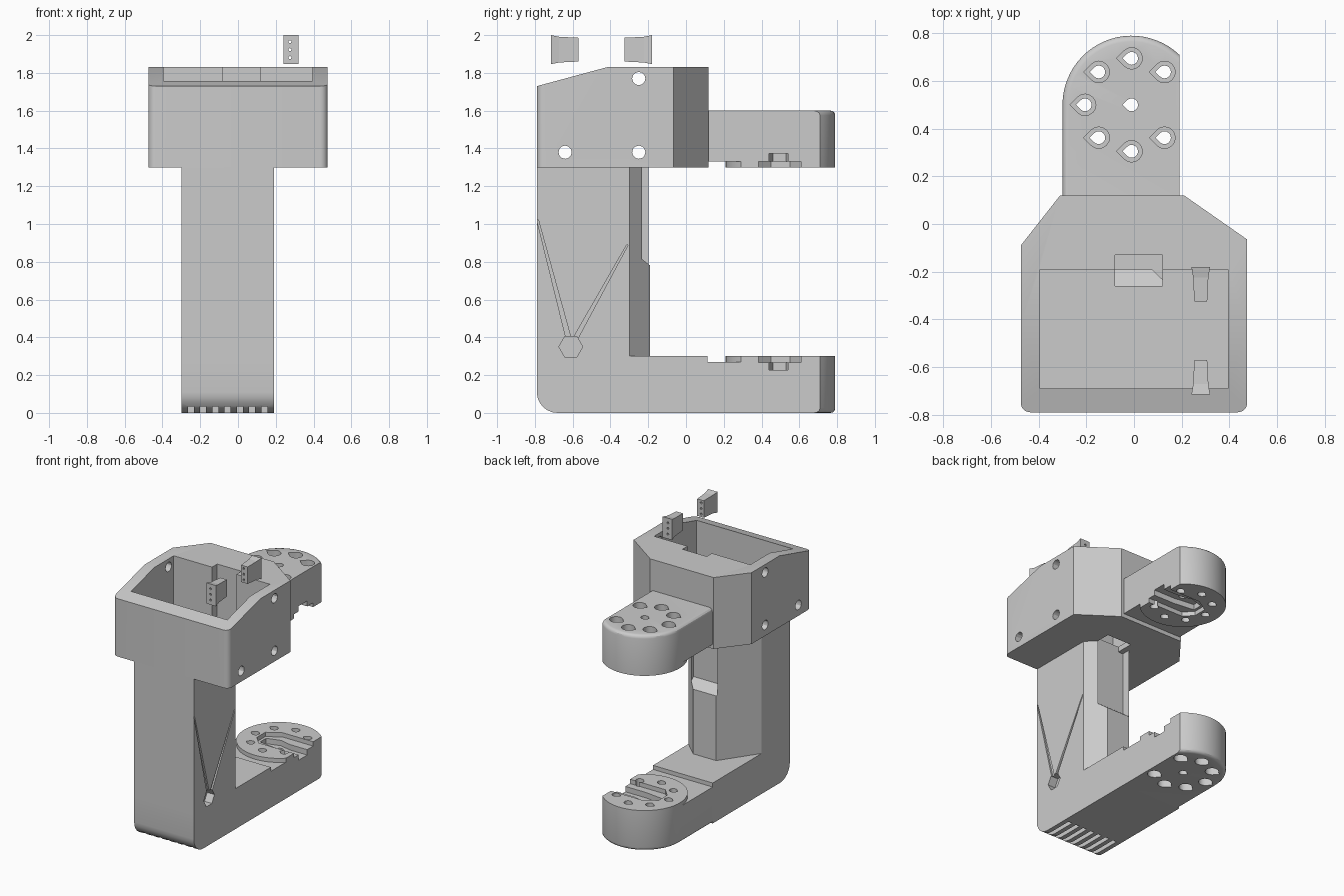
import bpy, bmesh, math
from mathutils import Matrix

old = bpy.data.objects.get("Cube")
if old:
    bpy.data.objects.remove(old, do_unlink=True)

grey = bpy.data.materials.new("plain_grey")
grey.use_nodes = True
colour = (0.6, 0.6, 0.6, 1)
grey.diffuse_color = colour
grey.node_tree.nodes["Principled BSDF"].inputs["Base Color"].default_value = colour

LEFT, RIGHT, FRONT, BACK = 0.19, -0.30, -0.79, 0.79
HUB_X, HUB_Y, HUB_R = -0.01, 0.50, 0.29


def finish(bm, name):
    bmesh.ops.recalc_face_normals(bm, faces=bm.faces)
    me = bpy.data.meshes.new(name)
    bm.to_mesh(me)
    bm.free()
    me.materials.append(grey)
    ob = bpy.data.objects.new(name, me)
    bpy.context.collection.objects.link(ob)
    return ob


def prism(name, pts, lo, hi, axis="z", bevel=None, radius=0, segments=6):
    """Extrude a closed outline along an axis; bevel edges picked by a rule."""
    place = {"z": lambda a, b, h: (a, b, h),
             "x": lambda a, b, h: (h, a, b),
             "y": lambda a, b, h: (a, h, b)}[axis]
    bm = bmesh.new()
    low = [bm.verts.new(place(a, b, lo)) for a, b in pts]
    high = [bm.verts.new(place(a, b, hi)) for a, b in pts]
    bm.faces.new(low)
    bm.faces.new(high)
    for i in range(len(pts)):
        j = (i + 1) % len(pts)
        bm.faces.new((low[i], low[j], high[j], high[i]))
    bmesh.ops.recalc_face_normals(bm, faces=bm.faces)
    if bevel:
        edges = [e for e in bm.edges if bevel(e.verts[0].co, e.verts[1].co)]
        bmesh.ops.bevel(bm, geom=edges, offset=radius, segments=segments,
                        profile=0.5, affect="EDGES")
    return finish(bm, name)


def rect(a0, a1, b0, b1):
    return [(a0, b0), (a1, b0), (a1, b1), (a0, b1)]


def arc(cx, cy, r, start, end, n):
    steps = [math.radians(start + (end - start) * i / n) for i in range(n + 1)]
    return [(cx + r * math.cos(t), cy + r * math.sin(t)) for t in steps]


def circle(cx, cy, r, n):
    return arc(cx, cy, r, 0, 360, n)[:-1]


def teardrop(cx, cy, r):
    # Round hole with a point towards -x
    return arc(cx, cy, r, -135, 135, 12) + [(cx - r * math.sqrt(2), cy)]


def cut(target, pts, lo, hi, axis="z"):
    tool = prism("cutter", pts, lo, hi, axis)
    tool.hide_render = True
    mod = target.modifiers.new("cut", "BOOLEAN")
    mod.operation, mod.solver, mod.object = "DIFFERENCE", "EXACT", tool
    bpy.context.view_layer.objects.active = target
    bpy.ops.object.modifier_apply(modifier=mod.name)
    bpy.data.objects.remove(tool, do_unlink=True)


def smooth(ob):
    bpy.ops.object.select_all(action="DESELECT")
    ob.select_set(True)
    bpy.context.view_layer.objects.active = ob
    bpy.ops.object.shade_smooth_by_angle(angle=math.radians(30))


# Base block with a rounded front foot and grip slots
base = prism("base", rect(FRONT, 0.115, 0, 0.3), RIGHT, LEFT, "x",
             lambda p, q: max(p.y, q.y) < -0.7 and max(p.z, q.z) < 0.1, 0.11)
for i in range(7):
    x = -0.25 + 0.065 * i
    cut(base, rect(x - 0.016, x + 0.016, -0.01, 0.035), -0.85, -0.5, "y")

# Column with chamfered back corners
column = prism("column", [(RIGHT, FRONT), (LEFT, FRONT), (LEFT, -0.30),
                          (0.075, -0.19), (-0.115, -0.19), (RIGHT, -0.46)], 0.3, 1.3)
# Cable channel with a sloping ledge
cut(column, [(-0.26, 0.835), (-0.1, 0.71), (-0.1, 1.4), (-0.26, 1.4)], -0.12, 0.12, "x")

# Hexagonal nut pocket and two fine score lines on the left side
PIVOT = (-0.61, 0.35)
for part in (base, column):
    cut(part, circle(*PIVOT, 0.063, 6), 0.13, 0.25, "x")
for y, z in ((-0.785, 1.02), (-0.31, 0.89)):
    cut(column, [(PIVOT[0] - 0.014, PIVOT[1]), (PIVOT[0] + 0.014, PIVOT[1]),
                 (y + 0.004, z), (y - 0.004, z)], 0.178, 0.25, "x")

# Head box: plan outline with rounded front corners
head = prism("head", [(-0.475, FRONT), (0.475, FRONT), (0.475, -0.065), (0.21, 0.12),
                      (-0.31, 0.12), (-0.475, -0.09)], 1.3, 1.83, "z",
             lambda p, q: max(p.y, q.y) < -0.7 and abs(p.z - q.z) > 0.1, 0.04)
cut(head, [(-0.9, 1.70), (-0.3, 1.862), (-0.3, 2), (-0.9, 2)], -0.6, 0.6, "x")
cut(head, rect(-0.395, 0.395, -0.69, -0.19), 1.34, 2)
cut(head, rect(-0.08, 0.12, -0.26, -0.13), 1.2, 2)
for y, z in ((-0.25, 1.77), (-0.64, 1.38), (-0.25, 1.38)):
    cut(head, circle(y, z, 0.035, 12), -0.6, 0.6, "x")


def make_arm(name, y0, flip_height=None):
    """Round-ended arm with a keyed hub face on its upper side."""
    a = math.degrees(math.acos((LEFT - HUB_X) / HUB_R))
    outline = [(RIGHT, y0), (LEFT, y0)] + arc(HUB_X, HUB_Y, HUB_R, a, 180, 24)
    arm = prism(name, outline, 0, 0.3, "z",
                lambda p, q: p.z + q.z < 0.01 and max(p.y, q.y) > 0.45
                and min(p.x, q.x) < LEFT - 0.01, 0.025, 3)
    # Lowered land around the front of the hub
    land = arc(HUB_X, HUB_Y, HUB_R, 180, 360, 32)
    cut(arm, land + [(0.4, HUB_Y), (0.4, 0.115), (-0.4, 0.115), (-0.4, HUB_Y)], 0.27, 0.4)
    # Stepped key slot, open on the left
    cut(arm, [(0.3, 0.385), (0.3, 0.61), (-0.06, 0.61), (-0.16, 0.55),
              (-0.16, 0.45), (-0.10, 0.385)], 0.268, 0.4)
    cut(arm, [(0.3, 0.44), (0.3, 0.54), (0.05, 0.54), (-0.04, 0.56),
              (-0.14, 0.53), (-0.14, 0.46), (0.02, 0.44)], 0.228, 0.4)
    # Counterbored bolt ring and centre hole
    cut(arm, teardrop(HUB_X, HUB_Y, 0.027), -0.1, 0.4)
    for k in range(1, 8):
        t = math.radians(45 * k)
        x, y = HUB_X + 0.195 * math.cos(t), HUB_Y + 0.195 * math.sin(t)
        cut(arm, teardrop(x, y, 0.045), -0.1, 0.14)
        cut(arm, teardrop(x, y, 0.027), -0.1, 0.4)
    if flip_height:
        arm.data.transform(Matrix.Translation((0, 0, flip_height)) @ Matrix.Diagonal((1, 1, -1, 1)))
        arm.data.flip_normals()
    return arm


lower_arm = make_arm("lower_arm", 0.115)
upper_arm = make_arm("upper_arm", 0.118, 1.6)


def make_clip(name, wide_y, thin_y):
    """Tapered plug, larger at its outer end, with three pin holes."""
    bm = bmesh.new()
    rings = []
    for y, hw, hh in ((wide_y, 0.039, 0.077),
                      (wide_y * 0.7 + thin_y * 0.3, 0.032, 0.068),
                      (thin_y, 0.027, 0.063)):
        rings.append([bm.verts.new((0.28 + sx * hw, y, 1.923 + sz * hh))
                      for sx, sz in ((-1, -1), (1, -1), (1, 1), (-1, 1))])
    bm.faces.new(rings[0])
    bm.faces.new(rings[-1])
    for r, s in zip(rings, rings[1:]):
        for i in range(4):
            j = (i + 1) % 4
            bm.faces.new((r[i], r[j], s[j], s[i]))
    clip = finish(bm, name)
    for dz in (-0.042, 0, 0.042):
        cut(clip, circle(0.275, 1.923 + dz, 0.008, 8), -0.9, 0, "y")
    return clip


make_clip("front_clip", -0.715, -0.57)
make_clip("back_clip", -0.18, -0.325)

for part in (base, column, head, lower_arm, upper_arm):
    smooth(part)
